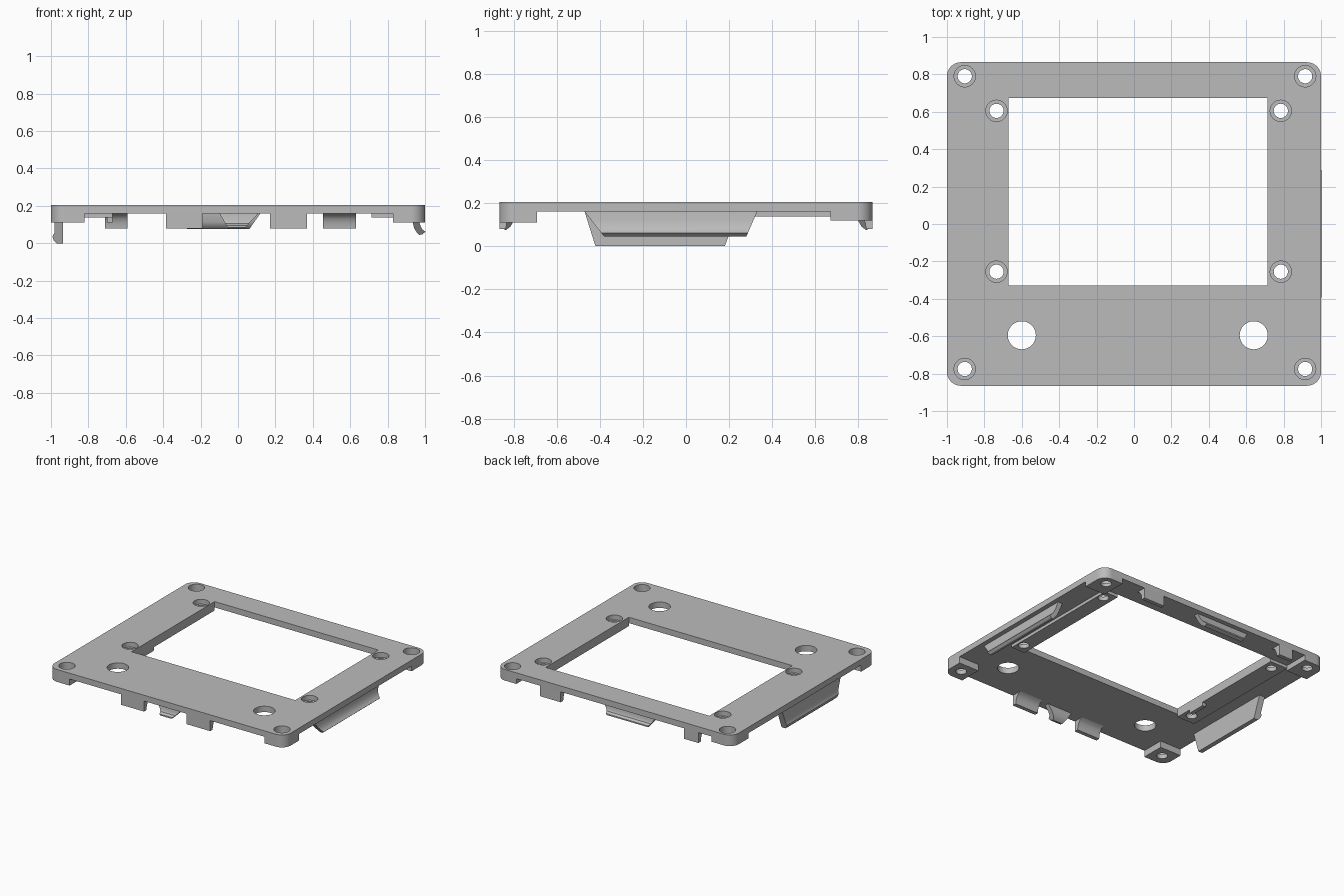
import bpy, bmesh, math

cube = bpy.data.objects.get("Cube")
if cube:
    bpy.data.objects.remove(cube, do_unlink=True)

grey = bpy.data.materials.new("light grey")
grey.use_nodes = True
colour = (0.5, 0.5, 0.5, 1)
grey.diffuse_color = colour
grey.node_tree.nodes["Principled BSDF"].inputs["Base Color"].default_value = colour

HALF_X, HALF_Y, RADIUS = 1.0, 0.865, 0.075
TOP, UNDER = 0.205, 0.16


def loft(name, start, end):
    """Solid between two matching outlines."""
    bm = bmesh.new()
    a = [bm.verts.new(p) for p in start]
    b = [bm.verts.new(p) for p in end]
    bm.faces.new(a)
    bm.faces.new(b)
    for i in range(len(a)):
        j = (i + 1) % len(a)
        bm.faces.new((a[i], a[j], b[j], b[i]))
    bmesh.ops.recalc_face_normals(bm, faces=bm.faces)
    mesh = bpy.data.meshes.new(name)
    bm.to_mesh(mesh)
    bm.free()
    mesh.materials.append(grey)
    obj = bpy.data.objects.new(name, mesh)
    bpy.context.collection.objects.link(obj)
    return obj


def slab(name, outline, z0, z1):
    return loft(name, [(x, y, z0) for x, y in outline], [(x, y, z1) for x, y in outline])


def box(name, x0, x1, y0, y1, z0, z1):
    return slab(name, [(x0, y0), (x1, y0), (x1, y1), (x0, y1)], z0, z1)


def arc(cx, cy, r, first, last, n):
    angles = [math.radians(first + (last - first) * i / n) for i in range(n + 1)]
    return [(cx + r * math.cos(t), cy + r * math.sin(t)) for t in angles]


def corner(sx, sy):
    """Rounded outer corner of the plate in one quadrant."""
    pts = arc(HALF_X - RADIUS, HALF_Y - RADIUS, RADIUS, 0, 90, 10)
    return [(sx * x, sy * y) for x, y in pts]


def cylinder(x, y, r, z0, z1):
    return slab("hole_cutter", arc(x, y, r, 0, 360, 40)[:-1], z0, z1)


def cut(target, cutters):
    for c in cutters:
        mod = target.modifiers.new("cut", "BOOLEAN")
        mod.operation = "DIFFERENCE"
        mod.solver = "EXACT"
        mod.object = c
    bpy.context.view_layer.update()
    evaluated = target.evaluated_get(bpy.context.evaluated_depsgraph_get())
    mesh = bpy.data.meshes.new_from_object(evaluated)
    target.modifiers.clear()
    target.data = mesh


def clip(name, profile, top_span, low_span, along):
    """Profile of (offset, z) run along one axis, its ends tapering with z."""
    low = min(z for _, z in profile)
    ends = []
    for k in (0, 1):
        pts = []
        for d, z in profile:
            t = (UNDER - z) / (UNDER - low)
            s = top_span[k] + (low_span[k] - top_span[k]) * t
            pts.append((s, d, z) if along == "x" else (d, s, z))
        ends.append(pts)
    return loft(name, *ends)


# Main plate
outline = (corner(1, 1) + corner(-1, 1)[::-1] + corner(-1, -1) + corner(1, -1)[::-1])
plate = slab("face_plate", outline, UNDER, TOP)

# Corner pads under the plate
pads = []
for sx in (1, -1):
    for sy in (1, -1):
        ix = 0.83 if sx > 0 else -0.82
        iy, low = (0.67, 0.12) if sy > 0 else (-0.69, 0.11)
        pts = [(ix, iy), (sx * HALF_X, iy)] + corner(sx, sy) + [(ix, sy * HALF_Y)]
        pads.append(slab("corner_pad", pts, low, UNDER))

# Raised strips beside the window
strips = [box("left_strip", 0.715, 0.83, -0.33, 0.675, 0.137, UNDER),
          box("right_strip", -0.82, -0.67, -0.33, 0.675, 0.137, UNDER)]
box("window_tab", -0.70, -0.67, -0.2, -0.06, 0.11, 0.137)

# Openings: window, two large holes, eight stepped screw holes
window = box("window_cutter", -0.67, 0.715, -0.33, 0.675, -1, 1)
large = [cylinder(x, -0.595, 0.075, -1, 1) for x in (-0.6, 0.64)]
outer, inner = [], []
for xs, ys, group, step in (((-0.905, 0.915), (-0.775, 0.79), outer, 0.145),
                            ((-0.735, 0.785), (-0.255, 0.605), inner, 0.168)):
    for x in xs:
        for y in ys:
            group.append(cylinder(x, y, 0.038, -1, 1))
            group.append(cylinder(x, y, 0.057, step, 1))
cut(plate, [window] + large + outer + inner)
for pad in pads:
    cut(pad, outer)
for strip in strips:
    cut(strip, inner)
for c in [window] + large + outer + inner:
    bpy.data.objects.remove(c, do_unlink=True)

# Long side clips, flaring outwards at the lower edge
left_profile = [(0.925, UNDER), (0.935, 0.11), (0.942, 0.08), (0.957, 0.055), (0.968, 0.045),
                (0.985, 0.047), (1.002, 0.062), (0.985, 0.075), (0.975, 0.095),
                (0.968, 0.12), (0.965, UNDER)]
right_profile = [(-0.935, UNDER), (-0.935, 0), (-0.97, 0), (-0.985, 0.015), (-0.992, 0.035),
                 (-0.982, 0.055), (-0.982, UNDER)]
side_clips = [clip("left_clip", left_profile, (-0.47, 0.33), (-0.38, 0.28), "y"),
              clip("right_clip", right_profile, (-0.47, 0.24), (-0.42, 0.18), "y")]

# Support blocks with a hollow inner curve, on the front and back edges
block = [(0.865, UNDER), (0.865, 0.08), (0.835, 0.08), (0.832, 0.105),
         (0.823, 0.13), (0.808, 0.149), (0.785, UNDER)]
blocks = []
for sy, spans in ((-1, ((-0.385, -0.19), (0.17, 0.37))),
                  (1, ((-0.71, -0.59), (0.455, 0.63)))):
    for span in spans:
        prof = [(sy * d, z) for d, z in block]
        blocks.append(clip("edge_block", prof, span, span, "x"))

# Small hooks between the blocks
hook = [(0.795, UNDER), (0.8, 0.115), (0.815, 0.09), (0.835, 0.075), (0.862, 0.085),
        (0.862, 0.095), (0.842, 0.105), (0.832, 0.125), (0.83, UNDER)]
for name, sy, top, low in (("front_hook", -1, (-0.1, 0.11), (-0.05, 0.03)),
                           ("back_hook", 1, (-0.33, 0.12), (-0.27, 0.06))):
    blocks.append(clip(name, [(sy * d, z) for d, z in hook], top, low, "x"))

# Smooth the curved walls, keep edges sharp
bpy.ops.object.select_all(action="DESELECT")
for obj in [plate] + pads + strips + side_clips + blocks:
    obj.select_set(True)
bpy.context.view_layer.objects.active = plate
bpy.ops.object.shade_smooth_by_angle(angle=math.radians(30))
